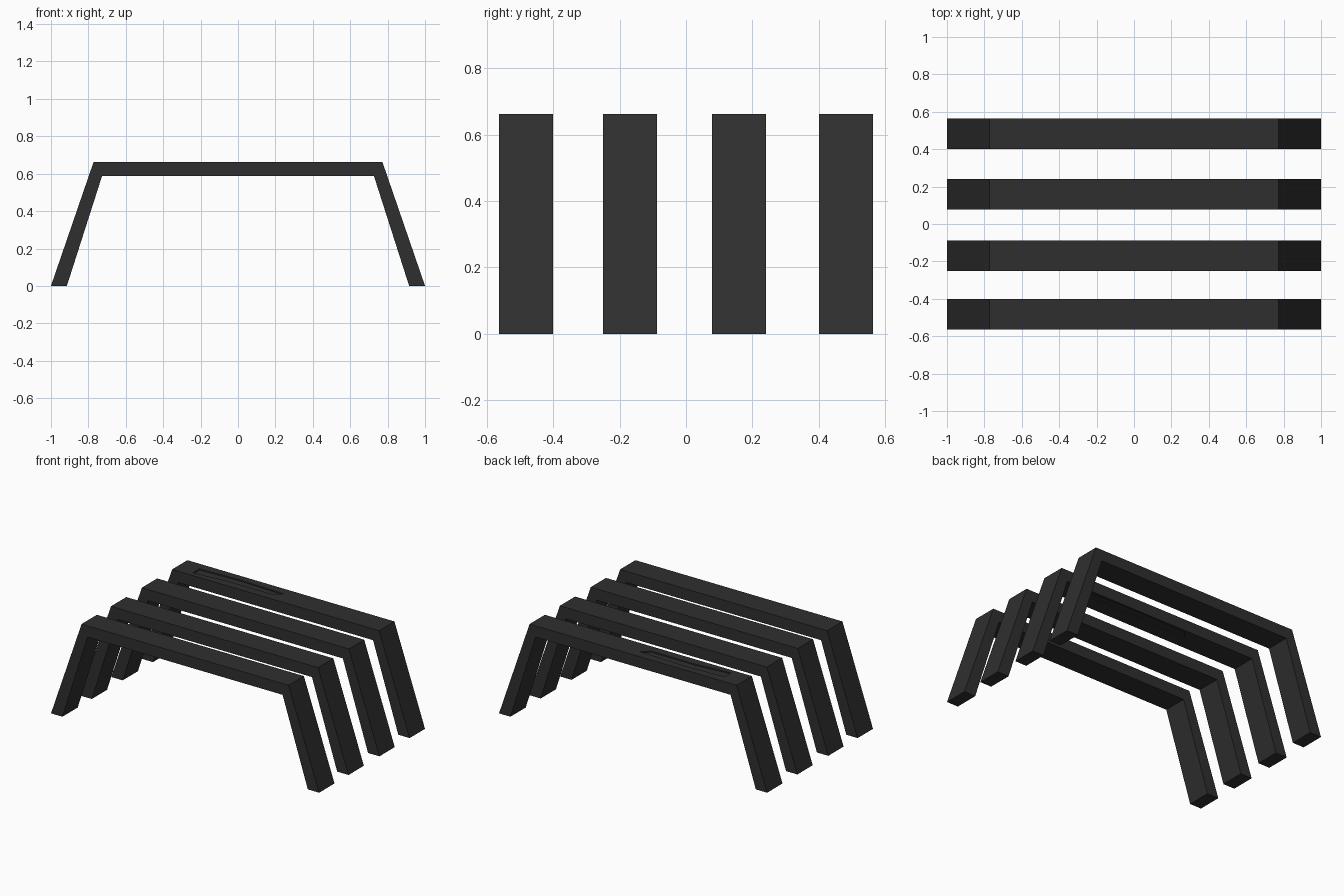
import bpy

if "Cube" in bpy.data.objects:
    bpy.data.objects.remove(bpy.data.objects["Cube"])

mat = bpy.data.materials.new("charcoal")
mat.diffuse_color = (0.028, 0.028, 0.028, 1)
mat.use_nodes = True
mat.node_tree.nodes["Principled BSDF"].inputs["Base Color"].default_value = mat.diffuse_color


def prism(name, pts, axis, a, b):
    """Extrude a 2D outline along axis: 'y' (x,z points), 'z' (x,y points)."""
    n = len(pts)

    def place(p, d):
        return (p[0], d, p[1]) if axis == 'y' else (p[0], p[1], d)
    verts = [place(p, a) for p in pts] + [place(p, b) for p in pts]
    faces = [tuple(range(n)), tuple(range(2 * n - 1, n - 1, -1))]
    faces += [(i, i + n, (i + 1) % n + n, (i + 1) % n) for i in range(n)]
    me = bpy.data.meshes.new(name)
    me.from_pydata(verts, [], faces)
    me.materials.append(mat)
    ob = bpy.data.objects.new(name, me)
    bpy.context.collection.objects.link(ob)
    # consistent outward normals
    bpy.context.view_layer.objects.active = ob
    ob.select_set(True)
    bpy.ops.object.mode_set(mode='EDIT')
    bpy.ops.mesh.select_all(action='SELECT')
    bpy.ops.mesh.normals_make_consistent(inside=False)
    bpy.ops.object.mode_set(mode='OBJECT')
    ob.select_set(False)
    return ob


def cut(target, cutter):
    mod = target.modifiers.new("chip", 'BOOLEAN')
    mod.operation = 'DIFFERENCE'
    mod.solver = 'EXACT'
    mod.object = cutter
    cutter.hide_render = True
    cutter.hide_set(True)


# Splayed-leg frames: half profile mirrored to the other side
half = [(-0.915, 0), (-1, 0), (-0.772, 0.663), ]
inner = (-0.727, 0.587)
profile = half + [(-x, z) for x, z in reversed(half)] + [(-inner[0], inner[1]), inner]
frames = []
for i, y in enumerate((-0.482, -0.169, 0.16, 0.482)):
    frames.append(prism(f"bench_slat_frame_{i + 1}", profile, 'y', y - 0.0815, y + 0.0815))

# Shallow chip in the top of the rear frame
chip = [(-0.64, 0.435), (-0.64, 0.503), (-0.35, 0.515), (-0.01, 0.503), (-0.06, 0.457), (-0.40, 0.457)]
cut(frames[3], prism("top_chip_cutter", chip, 'z', 0.655, 0.70))

# Shallow chip under the third frame
under = [(-0.25, 0.17), (-0.22, 0.22), (0.15, 0.23), (0.52, 0.22), (0.52, 0.18)]
cut(frames[2], prism("under_chip_cutter", under, 'z', 0.55, 0.595))
